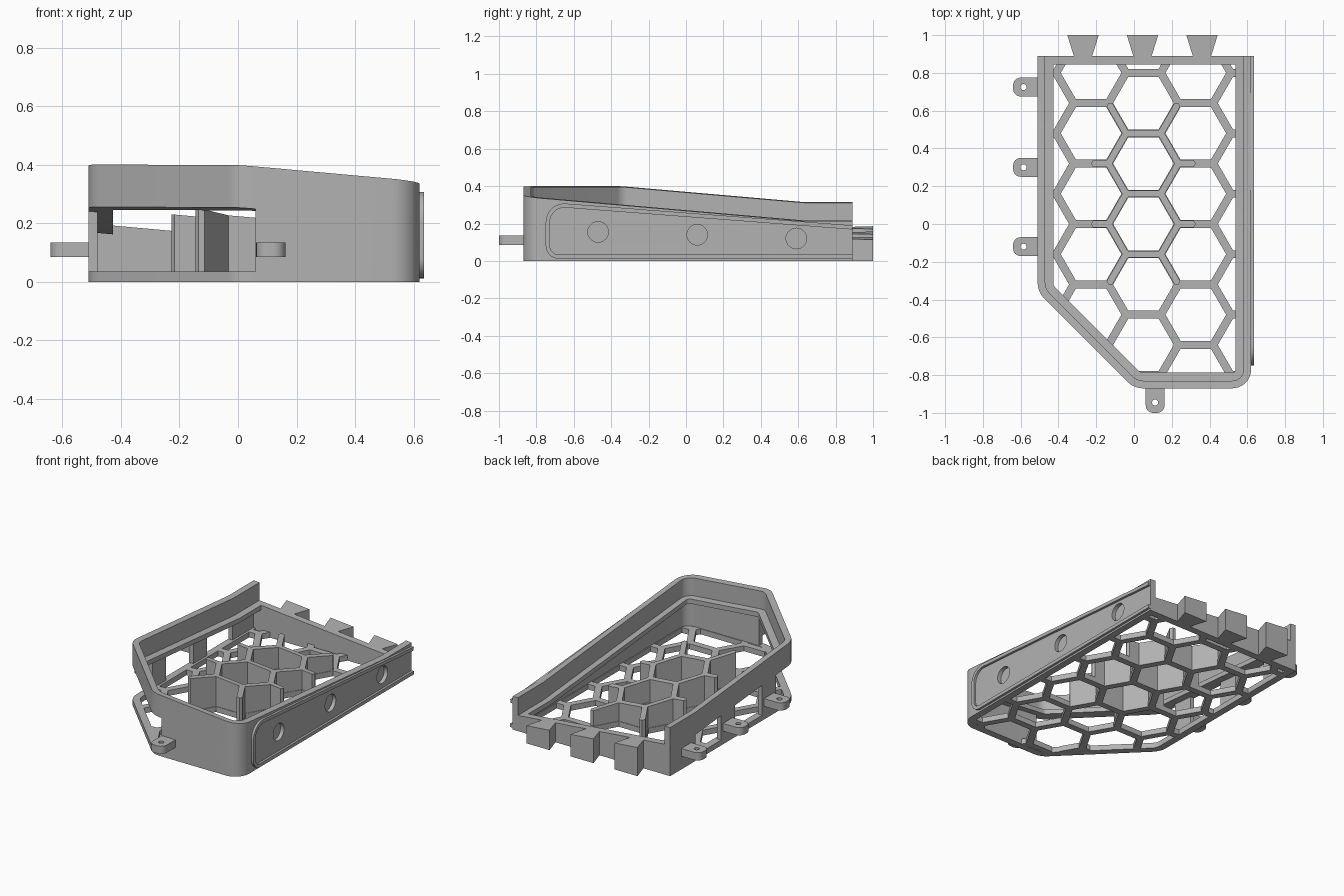
import bpy, bmesh, math
from mathutils import Vector, Matrix

if "Cube" in bpy.data.objects:
    bpy.data.objects.remove(bpy.data.objects["Cube"])

grey = bpy.data.materials.new("light grey")
grey.use_nodes = True
COLOR = (0.45, 0.45, 0.45, 1)
grey.diffuse_color = COLOR
grey.node_tree.nodes["Principled BSDF"].inputs["Base Color"].default_value = COLOR
parts = []


def finish(bm, name):
    bmesh.ops.recalc_face_normals(bm, faces=bm.faces)
    mesh = bpy.data.meshes.new(name)
    bm.to_mesh(mesh)
    bm.free()
    obj = bpy.data.objects.new(name, mesh)
    bpy.context.collection.objects.link(obj)
    mesh.materials.append(grey)
    parts.append(obj)
    return obj


# Sloped levels of the tray
def top(x, y):
    return min(0.4, 0.34 - 0.09 * (x - 0.62) - 0.087 * (min(y, 0.63) + 0.83))


def seat(x, y):
    return top(x, y) - 0.115


def under(x, y):
    return top(x, y) - 0.145


def level(h):
    return lambda x, y: h


def path(ctrl, d, segs=8):
    """Offset an open outline inwards by d and round its corners."""
    pts = [Vector(c[:2]) for c in ctrl]
    out = []
    for i, p in enumerate(pts):
        u = (p - pts[i - 1]).normalized() if i else (pts[1] - p).normalized()
        v = (pts[i + 1] - p).normalized() if i < len(pts) - 1 else u
        n1, n2 = Vector((-u.y, u.x)), Vector((-v.y, v.x))
        miter = (n1 + n2) / (1 + n1.dot(n2))
        r = ctrl[i][2] if len(ctrl[i]) > 2 else 0
        if not r:
            out.append(p + miter * d)
            continue
        centre, a = p + miter * r, math.atan2(n1.y, n1.x)
        turn = math.acos(max(-1, min(1, n1.dot(n2))))
        for k in range(segs + 1):
            t = a + turn * k / segs
            out.append(centre - (r - d) * Vector((math.cos(t), math.sin(t))))
    return out


def strip(name, ctrl, d0, d1, lo, hi, turn=lambda a, b, c: (a, b, c)):
    """Wall that follows an outline between two offsets and two levels."""
    bm = bmesh.new()
    rings = []
    for p, q in zip(path(ctrl, d0), path(ctrl, d1)):
        corners = [(p, lo), (p, hi), (q, hi), (q, lo)]
        rings.append([bm.verts.new(turn(s.x, s.y, f(s.x, s.y))) for s, f in corners])
    for r, s in zip(rings, rings[1:]):
        for k in range(4):
            m = (k + 1) % 4
            bm.faces.new((r[k], r[m], s[m], s[k]))
    bm.faces.new(rings[0])
    bm.faces.new(rings[-1])
    return finish(bm, name)


def prism(bm, poly, lo, hi):
    a = [bm.verts.new((x, y, lo(x, y))) for x, y in poly]
    b = [bm.verts.new((x, y, hi(x, y))) for x, y in poly]
    bm.faces.new(a)
    bm.faces.new(b)
    for i in range(len(a)):
        j = (i + 1) % len(a)
        bm.faces.new((a[i], a[j], b[j], b[i]))


def cut(obj, holes, radius, depth, axis):
    """Drill round holes into a part."""
    bm = bmesh.new()
    rot = Matrix.Rotation(math.pi / 2, 4, "Y") if axis == "X" else Matrix()
    for h in holes:
        bmesh.ops.create_cone(bm, cap_ends=True, segments=32, radius1=radius, radius2=radius,
                              depth=depth, matrix=Matrix.Translation(h) @ rot)
    cutter = finish(bm, "hole_cutter")
    parts.remove(cutter)
    cutter.hide_render = True
    mod = obj.modifiers.new("holes", "BOOLEAN")
    mod.operation, mod.solver, mod.object = "DIFFERENCE", "EXACT", cutter
    bpy.context.view_layer.objects.active = obj
    bpy.ops.object.modifier_apply(modifier=mod.name)
    bpy.data.objects.remove(cutter)


# Outline from back right, round the front, to back left
W = -0.51
outline = [(W, 0.89), (W, 0.63), (W, 0.37), (W, 0.23), (W, -0.05), (W, -0.19),
           (W, -0.36, 0.12), (0, -0.87, 0.12), (0.06, -0.87), (0.62, -0.87, 0.1),
           (0.62, 0.63), (0.62, 0.89)]
strip("floor_rim", outline, 0, 0.045, level(0), level(0.035))
strip("upper_band", outline[:9], 0, 0.04, under, top)
strip("inner_ledge", outline, 0.038, 0.083, under, seat)
side = strip("front_and_left_wall", outline[8:], 0, 0.04, level(0.035), top)
for k, name in enumerate(("back_post", "middle_post", "front_post")):
    strip(name, outline[2 * k:2 * k + 2], 0, 0.03, level(0.035), under)

# Raised frame and round recesses on the left side
frame = [(0.89, 0.19), (-0.75, 0.315, 0.1), (-0.75, 0.012, 0.07), (0.89, 0.012)]
strip("side_frame", frame, 0, 0.022, level(0.61), level(0.635), lambda a, b, c: (c, a, b))
cut(side, [(0.62, -0.47, 0.155), (0.62, 0.06, 0.14), (0.62, 0.59, 0.12)], 0.055, 0.05, "X")

# Back wall with dovetails
bm = bmesh.new()
prism(bm, [(-0.505, 0.845), (0.6, 0.845), (0.6, 0.89), (-0.505, 0.89)], level(0), seat)
finish(bm, "back_wall")
bm = bmesh.new()
for x in (-0.27, 0.045, 0.36):
    prism(bm, [(x - 0.047, 0.885), (x + 0.047, 0.885), (x + 0.083, 1), (x - 0.083, 1)],
          level(0), seat)
finish(bm, "dovetails")

# Mounting tabs
tab_ends = [((-0.585, y), (-1, 0)) for y in (0.725, 0.3, -0.12)] + [((0.112, -0.945), (0, -1))]
for i, (c, out) in enumerate(tab_ends):
    c, out = Vector(c), Vector(out)
    sidew = Vector((-out.y, out.x))
    shape = [c - out * 0.085 + sidew * 0.05]
    for s in (1, -1):
        for k in range(7):
            t = math.pi / 12 * (k if s > 0 else 6 - k)
            shape.append(c + out * (0.015 + 0.04 * math.sin(t))
                         + sidew * s * (0.01 + 0.04 * math.cos(t)))
    shape.append(c - out * 0.085 - sidew * 0.05)
    bm = bmesh.new()
    prism(bm, shape, level(0.085), level(0.135))
    tab = finish(bm, "mounting_tab_%d" % (i + 1))
    cut(tab, [(c.x, c.y, 0.11)], 0.016, 0.2, "Z")

# Honeycomb floor and raised honeycomb cells
PITCH = 0.32
R = PITCH / math.sqrt(3)
edges = {}
for col in range(-3, 4):
    for row in range(-5, 5):
        cx, cy = 0.05 + 1.5 * R * col, PITCH * (row + (col % 2) / 2)
        ring = [Vector((cx + R * math.cos(k * math.pi / 3), cy + R * math.sin(k * math.pi / 3)))
                for k in range(6)]
        for k in range(6):
            a, b = ring[k], ring[(k + 1) % 6]
            m = (a + b) / 2
            edges[(round(m.x, 3), round(m.y, 3))] = (a, b)

limits = [((1, 0), 0.49), ((-1, 0), 0.6), ((0, 1), 0.85), ((0, -1), 0.87), ((1, 1), 0.83)]


def clip(a, b):
    for n, off in limits:
        da, db = a.dot(Vector(n)) + off, b.dot(Vector(n)) + off
        if da <= 0 and db <= 0:
            return None
        if da < 0:
            a = a.lerp(b, da / (da - db))
        elif db < 0:
            b = b.lerp(a, db / (db - da))
    return a, b


def bar(bm, a, b, width, lo, hi):
    u = (b - a).normalized()
    n, e = Vector((-u.y, u.x)) * width / 2, u * width / (2 * math.sqrt(3))
    if (b - a).length > 2.2 * e.length:
        prism(bm, [a, a + e - n, b - e - n, b, b - e + n, a + e + n], lo, hi)


floor, cells = bmesh.new(), bmesh.new()
centres = [Vector((0.05, 0)), Vector((0.05, PITCH))]
for a, b in edges.values():
    ends = clip(a, b)
    if ends:
        bar(floor, *ends, 0.042, level(0), level(0.035))
    near_a, near_b = (min((p - c).length for c in centres) < R * 1.05 for p in (a, b))
    if near_a or near_b:
        if not near_a:
            a, b = b, a
        if not (near_a and near_b) and abs(a.y - b.y) < 0.01:
            b = (a + b) / 2
        bar(cells, a, b, 0.035, level(0.03), seat)
finish(floor, "honeycomb_floor")
finish(cells, "raised_honeycomb")

# Smooth the rounded corners
bpy.ops.object.select_all(action="DESELECT")
for obj in parts:
    obj.select_set(True)
bpy.context.view_layer.objects.active = parts[0]
bpy.ops.object.shade_smooth_by_angle(angle=math.radians(30))
